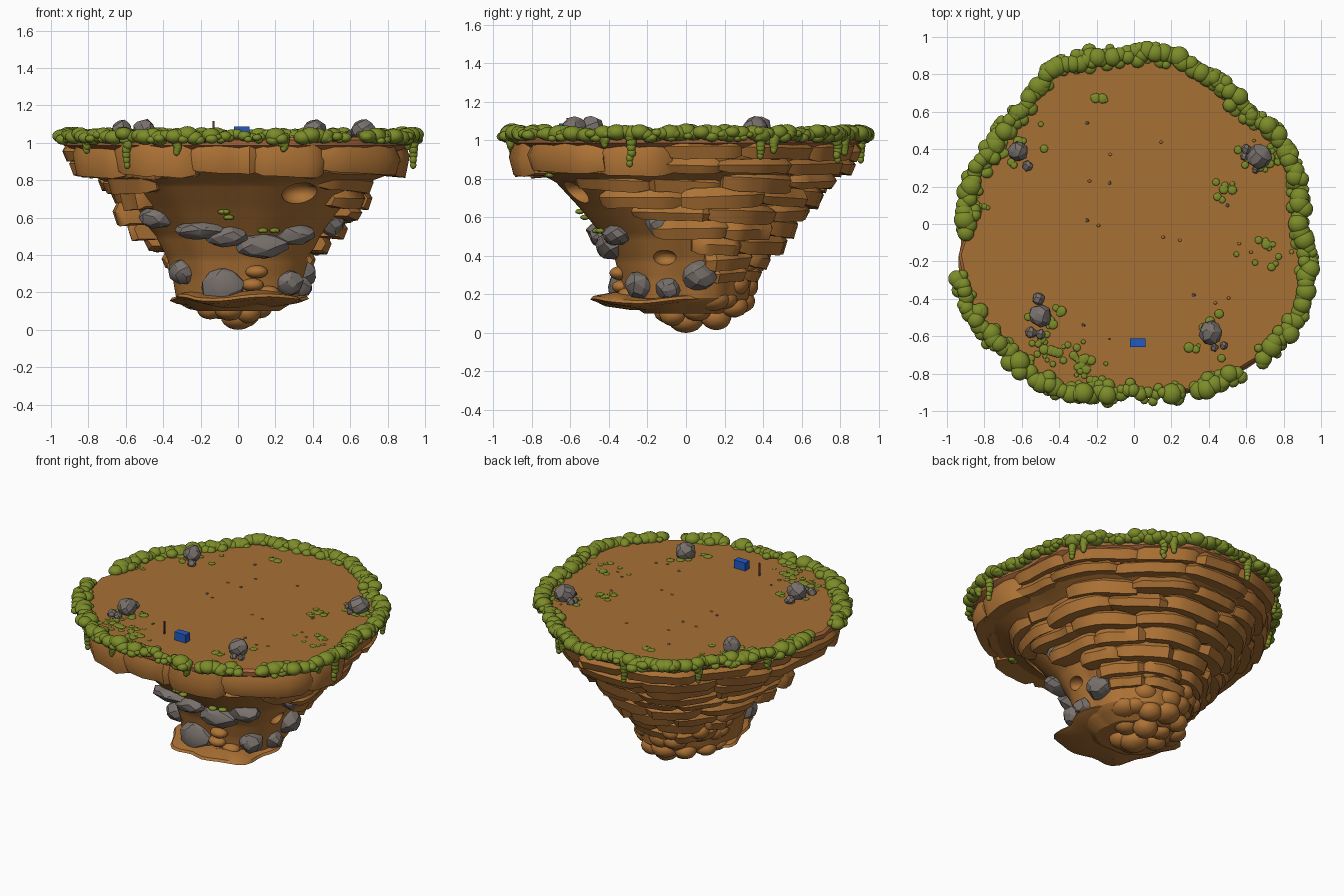
import bpy, bmesh, math, random
from mathutils import Vector, Matrix

random.seed(7)
if "Cube" in bpy.data.objects:
    bpy.data.objects.remove(bpy.data.objects["Cube"])


def material(name, r, g, b):
    m = bpy.data.materials.new(name)
    m.use_nodes = True
    m.diffuse_color = (r, g, b, 1)
    m.node_tree.nodes["Principled BSDF"].inputs["Base Color"].default_value = (r, g, b, 1)
    return m


EARTH = material("earth brown", .42, .17, .036)
SOIL = material("soil brown", .39, .16, .034)
CLAY = material("clay rim", .42, .15, .048)
MOSS = material("moss green", .2, .265, .022)
STONE = material("stone grey", .19, .165, .15)
BLUE = material("crate blue", .015, .1, .56)
WOOD = material("dark wood", .13, .04, .02)

# Outline radius every 15 degrees, starting at +x
RIM = [.9, .92, .92, .87, .89, .93, .92, .93, .93, .87, .88, .9,
       .91, .98, 1.0, .98, 1.0, .95, .91, .95, .97, 1.0, 1.02, .98]
# Core height and scale
CORE = [(1.0, .93), (.84, .88), (.79, .74), (.65, .6), (.5, .465), (.38, .4),
        (.28, .37), (.17, .35), (.08, .2)]
uni = random.uniform


def rim(deg):
    i, f = divmod(deg % 360 / 15, 1)
    i = int(i) % 24
    return RIM[i] * (1 - f) + RIM[(i + 1) % 24] * f


def polar(deg, scale, z):
    r, a = rim(deg) * scale, math.radians(deg)
    return Vector((r * math.cos(a), r * math.sin(a), z))


def core_scale(z):
    for (za, sa), (zb, sb) in zip(CORE, CORE[1:]):
        if zb <= z <= za:
            return sb + (sa - sb) * (z - zb) / (za - zb)
    return .3


def on_front(x, z):
    s = core_scale(z)
    return min((polar(d, s, z) for d in range(185, 356)), key=lambda p: abs(p.x - x))


def shade(ob, angle):
    bpy.ops.object.select_all(action='DESELECT')
    ob.select_set(True)
    bpy.context.view_layer.objects.active = ob
    bpy.ops.object.shade_smooth_by_angle(angle=math.radians(angle))


def finish(bm, name, mat, angle=40):
    bmesh.ops.recalc_face_normals(bm, faces=bm.faces)
    me = bpy.data.meshes.new(name)
    bm.to_mesh(me)
    bm.free()
    me.materials.append(mat)
    ob = bpy.data.objects.new(name, me)
    bpy.context.collection.objects.link(ob)
    if angle:
        shade(ob, angle)
    return ob


def loft(bm, rings):
    rows = [[bm.verts.new(p) for p in ring] for ring in rings]
    n = len(rows[0])
    for a, b in zip(rows, rows[1:]):
        for i in range(n):
            j = (i + 1) % n
            bm.faces.new((a[i], a[j], b[j], b[i]))
    bm.faces.new(rows[0])
    bm.faces.new(rows[-1])


def blob(bm, pos, size, sub=2, jitter=0.0):
    m = Matrix.Translation(pos) @ Matrix.Rotation(uni(-.2, .2), 4, 'Z') @ Matrix.Diagonal((*size, 1))
    made = bmesh.ops.create_icosphere(bm, subdivisions=sub, radius=1, matrix=m)
    for v in made["verts"]:
        v.co += (v.co - Vector(pos)) * uni(-jitter, jitter)


def stone(bm, pos, size, n=34):
    # faceted boulder from a hull of scattered points
    part = []
    for i in range(n):
        z = 1 - 2 * (i + .5) / n
        a = i * 2.4 + uni(-.3, .3)
        r = math.sqrt(1 - z * z)
        p = Vector((r * math.cos(a) * size[0], r * math.sin(a) * size[1], z * size[2]))
        part.append(bm.verts.new(Vector(pos) + p * uni(.95, 1.08)))
    hull = bmesh.ops.convex_hull(bm, input=part)
    inner = [v for v in hull["geom_interior"] if isinstance(v, bmesh.types.BMVert)]
    bmesh.ops.delete(bm, geom=inner, context='VERTS')


# Core with two hollows cut into it
bm = bmesh.new()
heights = [1 - i * .02 for i in range(46)]
loft(bm, [[polar(d, core_scale(z), z) for d in range(0, 360, 4)] for z in heights])
core = finish(bm, "earth_core", EARTH)
bm = bmesh.new()
blob(bm, on_front(.33, .73), (.1, .1, .065), 4)
blob(bm, polar(-16, .41, .39), (.06, .06, .04), 4)
cutter = finish(bm, "hollow_cutter", EARTH)
cutter.hide_render = True
cut = core.modifiers.new("hollows", 'BOOLEAN')
cut.object = cutter
bpy.context.view_layer.objects.active = core
bpy.ops.object.modifier_apply(modifier="hollows")
bpy.data.objects.remove(cutter)
shade(core, 30)

# Plateau
bm = bmesh.new()
loft(bm, [[polar(d, s + .012 * math.sin(d * .7), z) for d in range(0, 360, 5)]
          for z, s in ((1.03, .97), (1.015, .985), (.985, .98), (.95, .93))])
top = finish(bm, "plateau", CLAY)
top.data.materials.append(SOIL)
for f in top.data.polygons:
    f.material_index = int(f.normal.z > .9)


# Rock strata: curved slabs in stepped layers
def slab(bm, a0, a1, z0, z1, s):
    tilt, rings, n = uni(-.025, .025), [], 7
    mid = uni(.45, .7)
    for i in range(n + 1):
        t = i / n
        end = .04 if i in (0, n) else uni(0, .012)
        dz, so = tilt * (t - .5), s - end
        profile = ((s - .25, z1), (so - .03, z1 - end * .4), (so, z0 + (z1 - z0) * mid),
                   (so - .025, z0 + end * .5), (s - .25, z0 + .02))
        rings.append([polar(a0 + (a1 - a0) * t, q, z + dz) for q, z in profile])
    loft(bm, rings)


# Outer scale of each layer and its half opening at the front, in degrees
LAYERS = [(.99, 0), (.95, 28), (.86, 38), (.79, 50), (.71, 66), (.64, 74), (.56, 95),
          (.49, 106), (.44, 112)]
bm = bmesh.new()
for k, (s, gap) in enumerate(LAYERS):
    z1 = 1.0 - k * .08
    d, stop = -106 + gap, 254 - gap
    if gap:
        d, stop = -90 + gap, 270 - gap
    while d < stop - 5:
        w = min(uni(20, 34) + k * 2, stop - d)
        facing = math.sin(math.radians(d + w / 2))
        z0 = z1 - (.175 if k == 0 and facing < -.25 else .105) + uni(-.02, .015)
        inset = .91 if k in (2, 3) and facing < .2 else 1
        slab(bm, d - 1.2, d + w + 1.2, z0, z1 + uni(-.015, .012), s * inset + uni(-.015, .015))
        d += w
sharp = [e for e in bm.edges if len(e.link_faces) == 2 and e.calc_face_angle(0) > .6]
bmesh.ops.bevel(bm, geom=sharp, offset=.016, segments=2, affect='EDGES', clamp_overlap=True)
finish(bm, "rock_strata", EARTH, 42)

# Foot ledge, drawn out towards the front left
bm = bmesh.new()
rows = []
for z, s in ((.2, .7), (.18, .97), (.165, 1), (.15, .9), (.13, .5)):
    row = []
    for d in range(0, 360, 8):
        a = math.radians(d)
        r = s * (.35 + .02 * math.sin(a * 5) + .015 * math.cos(a * 9))
        r += s * .06 * max(0, math.cos(a + .9)) ** 3
        row.append((r * math.cos(a), -.11 + r * math.sin(a), z + .012 * math.sin(a * 4)))
    rows.append(row)
loft(bm, rows)
finish(bm, "foot_ledge", EARTH)

# Foot boulders
bm = bmesh.new()
for z, r, n, arc, size in ((.26, .25, 8, 200, .085), (.16, .23, 7, 190, .09),
                           (.1, .13, 6, 360, .08), (.33, .31, 6, 170, .065)):
    for i in range(n):
        a = math.radians(100 - arc / 2 + arc * (i + .5) / n + uni(-9, 9))
        q = size * uni(.75, 1.1)
        blob(bm, (r * math.cos(a) - .02, r * math.sin(a) + .04, z + uni(-.02, .02)),
             (q, q, q * uni(.6, .85)), 3, .02)
blob(bm, (0, 0, .065), (.09, .09, .065), 3, .01)
for x, z in ((.1, .31), (.08, .24), (.16, .2)):
    blob(bm, on_front(x, z), (.06, .05, .035), 3, .01)
finish(bm, "foot_boulders", EARTH, 60)

# Stones on the sides: x, z, half width, half height
bm = bmesh.new()
for x, z, w, h in ((-.43, .6, .1, .06), (-.2, .53, .14, .05), (-.06, .5, .12, .06),
                   (.13, .45, .14, .07), (.3, .51, .11, .06), (.5, .57, .075, .07),
                   (-.3, .31, .075, .07), (-.08, .23, .115, .105), (.27, .25, .08, .07)):
    stone(bm, on_front(x, z), (w, .075, h))
for d, z, r in ((12, .3, .09), (-16, .23, .065), (172, .58, .085)):
    stone(bm, polar(d, core_scale(z) - .01, z), (r, r, r * .9))
finish(bm, "side_stones", STONE, 20)

# Stones on the plateau
bm = bmesh.new()
TOP_STONES = [(-.62, .39, .054), (.67, .36, .066), (-.5, -.49, .062), (.41, -.58, .064)]
for x, y, r in TOP_STONES:
    stone(bm, (x, y, 1.065), (r, r, .06))
for x, y, r in ((-.57, .31, .03), (.6, .4, .028), (.59, .36, .022), (.65, .29, .02), (-.51, -.4, .034),
                (-.55, -.58, .032), (-.5, -.59, .028), (.43, -.66, .022), (.48, -.65, .022)):
    stone(bm, (x, y, 1.04), (r, r, r), 20)
for x, y in ((-.25, .54), (-.13, .22), (-.25, .02), (.5, .1), (.32, -.38), (-.27, -.54)):
    stone(bm, (x, y, 1.03), (.012, .01, .008), 12)
finish(bm, "plateau_stones", STONE, 20)

# Moss edge with hanging strands
bm = bmesh.new()
d = 0
while d < 360:
    bare = 184 < d < 195 or 286 < d < 291 or 307 < d < 313
    low = 262 < d < 282
    if not bare:
        r = uni(.026, .034) if low else uni(.034, .052)
        blob(bm, polar(d, uni(.97, 1.01), 1.04 + uni(-.015, .008)), (r * 1.1, r * 1.1, r * .85), 3)
        for i in range(random.choice((1, 2, 2, 3))):
            q = uni(.018, .026) if low else uni(.02, .038)
            blob(bm, polar(d + uni(-1.5, 1.5), uni(.93, 1.03), 1.035 + uni(-.025, .012)),
                 (q * 1.1, q * 1.1, q * .8))
    d += uni(1.8, 2.8)
for d, drop in ((233, .14), (250, .07), (215, .06), (335, .04), (343, .14), (25, .1), (30, .07),
                (62, .12), (66, .08), (100, .12), (130, .1), (160, .08), (285, .05)):
    for i in range(6):
        q = .03 - i * .0025
        blob(bm, polar(d + uni(-.4, .4), .995, 1.02 - drop * i / 5), (q, q, q * 1.2))
finish(bm, "moss_edge", MOSS, 70)

# Small moss tufts on the plateau and sides
bm = bmesh.new()
TUFTS = [(x, y, .09, 10) for x, y, r in TOP_STONES]
TUFTS += [(-.18, .68, .025, 8), (.68, -.15, .1, 12), (-.27, -.76, .1, 24), (-.45, -.64, .08, 18),
          (.47, .18, .07, 8), (-.82, .08, .04, 8), (-.72, .4, .05, 10), (.78, .35, .06, 12),
          (-.6, -.72, .05, 12)]
for x, y, spread, n in TUFTS:
    for i in range(n):
        q = uni(.012, .028)
        px, py = x + random.gauss(0, spread * .7), y + random.gauss(0, spread * .6)
        if math.hypot(px, py) < rim(math.degrees(math.atan2(py, px))) * .96:
            blob(bm, (px, py, 1.03), (q, q, q * .3))
for x, z in ((-.08, .63), (-.06, .6), (.13, .53), (.21, .53), (.38, .82)):
    for i in range(3):
        p = on_front(x + uni(-.02, .02), z)
        blob(bm, p + Vector((0, -.015, 0)), (.024, .024, .014))
finish(bm, "moss_tufts", MOSS, 70)

# Soil clods
bm = bmesh.new()
for i in range(14):
    blob(bm, (uni(-.3, .7), uni(-.5, .5), 1.03), (.01, .008, .005))
finish(bm, "soil_clods", EARTH, 60)

# Blue crate and post
for name, mat, pos, size in (("crate", BLUE, (.02, -.635, 1.06), (.085, .047, .055)),
                             ("post", WOOD, (-.13, -.615, 1.07), (.01, .01, .09))):
    bm = bmesh.new()
    bmesh.ops.create_cube(bm, size=1, matrix=Matrix.Translation(pos) @ Matrix.Diagonal((*size, 1)))
    finish(bm, name, mat, 0)
